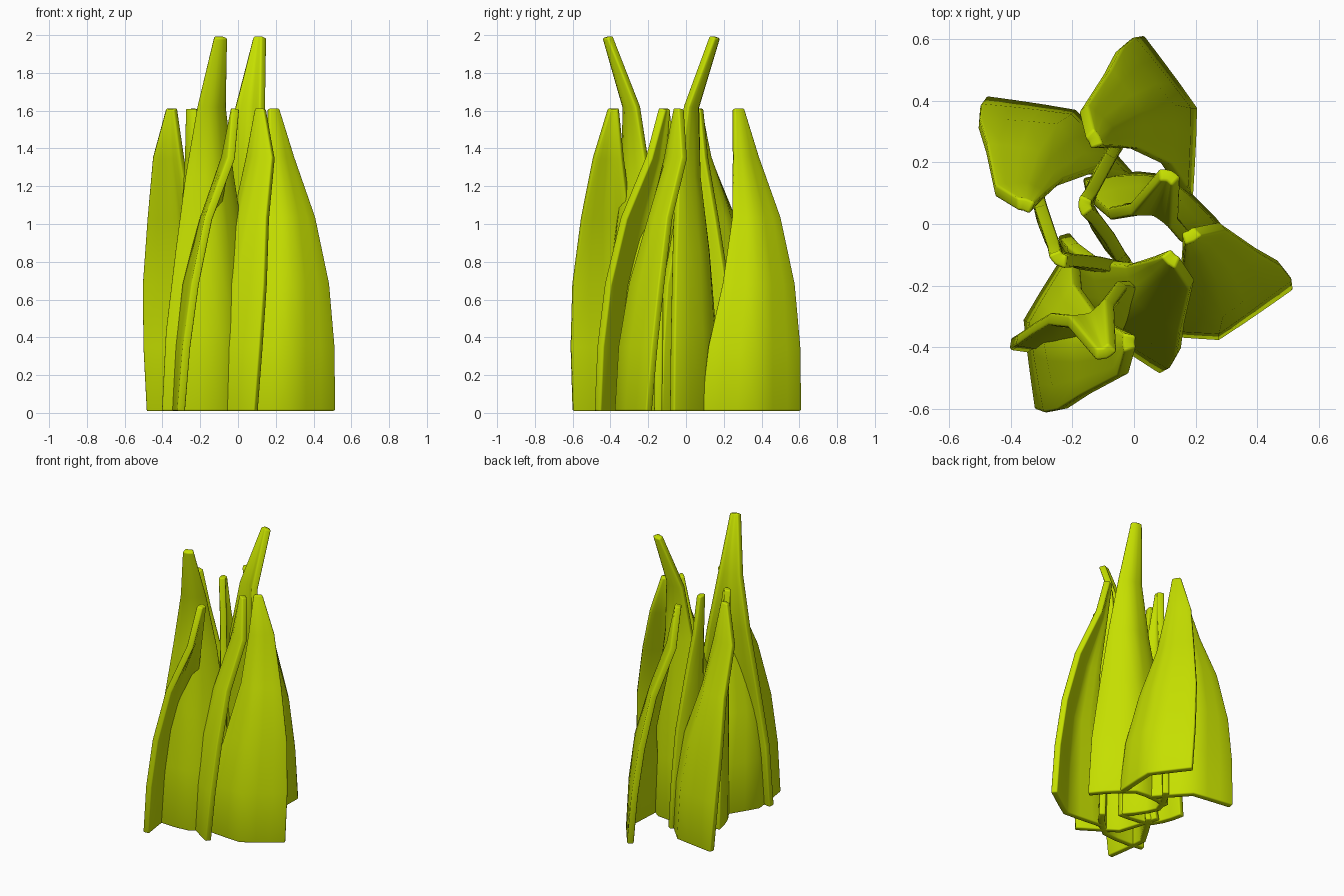
import bpy, bmesh, math
from mathutils import Vector, Matrix

if "Cube" in bpy.data.objects:
    bpy.data.objects.remove(bpy.data.objects["Cube"])

leaf_mat = bpy.data.materials.new("leaf_green")
leaf_mat.diffuse_color = (0.56, 0.74, 0.0, 1)
leaf_mat.use_nodes = True
leaf_mat.node_tree.nodes["Principled BSDF"].inputs["Base Color"].default_value = leaf_mat.diffuse_color


def leaf(name, sections, pivot, place, angle, thick=0.042, crease=0.5):
    """Lofted blade: each section is z, edge, ridge, edge (plan points)."""
    rot = Matrix.Rotation(math.radians(angle), 2)
    bm = bmesh.new()
    rows = []
    for z, a, m, b in sections:
        a, m, b = Vector(a), Vector(m), Vector(b)
        c = 2 * m - (a + b) / 2          # arch passing through the ridge
        row = []
        for i in range(7):
            t = i / 6
            arch = a * (1 - t) ** 2 + c * 2 * t * (1 - t) + b * t * t
            fold = a.lerp(m, 2 * t) if t < 0.5 else m.lerp(b, 2 * t - 1)
            p = rot @ (arch.lerp(fold, crease) - Vector(pivot)) + Vector(place)
            row.append(bm.verts.new((p.x, p.y, z)))
        rows.append(row)
    for r0, r1 in zip(rows, rows[1:]):
        for i in range(6):
            bm.faces.new((r0[i], r0[i + 1], r1[i + 1], r1[i]))
    bmesh.ops.recalc_face_normals(bm, faces=bm.faces)
    mesh = bpy.data.meshes.new(name)
    bm.to_mesh(mesh)
    bm.free()
    mesh.materials.append(leaf_mat)
    ob = bpy.data.objects.new(name, mesh)
    bpy.context.collection.objects.link(ob)
    sol = ob.modifiers.new("thickness", 'SOLIDIFY')
    sol.thickness, sol.offset = thick, 0
    bev = ob.modifiers.new("soft_rim", 'BEVEL')
    bev.width, bev.segments = 0.009, 2
    bev.limit_method, bev.angle_limit = 'ANGLE', math.radians(65)
    bpy.context.view_layer.objects.active = ob
    ob.select_set(True)
    bpy.ops.object.shade_smooth_by_angle(angle=math.radians(40))
    ob.select_set(False)


# Outer leaves: wide at the base, leaning in to a narrow tip
outer = [
    (0.01, (.015, .60), (.185, .37), (.17, .08)),
    (0.35, (-.015, .595), (.165, .37), (.155, .12)),
    (0.68, (-.05, .565), (.11, .38), (.105, .195)),
    (1.03, (-.09, .49), (.01, .36), (.00, .245)),
    (1.35, (-.165, .375), (-.09, .31), (-.07, .25)),
    (1.61, (-.145, .295), (-.13, .275), (-.12, .25)),
]
for name, place, angle in (("back", (.02, .61), 0), ("left", (-.485, .405), 45),
                           ("front", (-.31, -.605), 151),
                           ("middle", (.095, -.48), 200),
                           ("right", (.515, -.20), 268)):
    leaf("outer_leaf_" + name, outer, (.02, .61), place, angle, crease=0.95)

# Inner leaves: upright folded blades
inner = [
    (0.01, (-.05, .26), (-.15, .06), (-.02, -.14)),
    (0.35, (-.06, .245), (-.15, .06), (-.025, -.13)),
    (0.68, (-.075, .22), (-.15, .06), (-.04, -.11)),
    (1.03, (-.105, .165), (-.15, .06), (-.075, -.05)),
    (1.35, (-.135, .11), (-.155, .06), (-.12, .01)),
    (1.61, (-.155, .085), (-.16, .06), (-.15, .035)),
]
for name, place, angle in (("centre", (-.155, .06), 0), ("left", (-.24, -.11), 47)):
    leaf("inner_leaf_" + name, inner, (-.155, .06), place, angle)

# Tall leaves: pinched in, then tips bent outward (local x across, y outward)
tall = [
    (0.01, (-.25, .00), (-.01, .11), (.27, -.01)),
    (0.43, (-.24, -.01), (-.01, .10), (.245, -.015)),
    (0.85, (-.20, -.04), (-.01, .07), (.185, -.03)),
    (1.25, (-.14, -.06), (-.01, .02), (.125, -.04)),
    (1.62, (-.08, -.02), (-.005, .01), (.07, -.01)),
    (1.99, (-.035, .12), (-.005, .13), (.025, .12)),
]
for name, place, angle in (("back", (.07, .035), -22), ("front", (-.145, -.30), -159)):
    leaf("tall_leaf_" + name, tall, (0, 0), place, angle)
